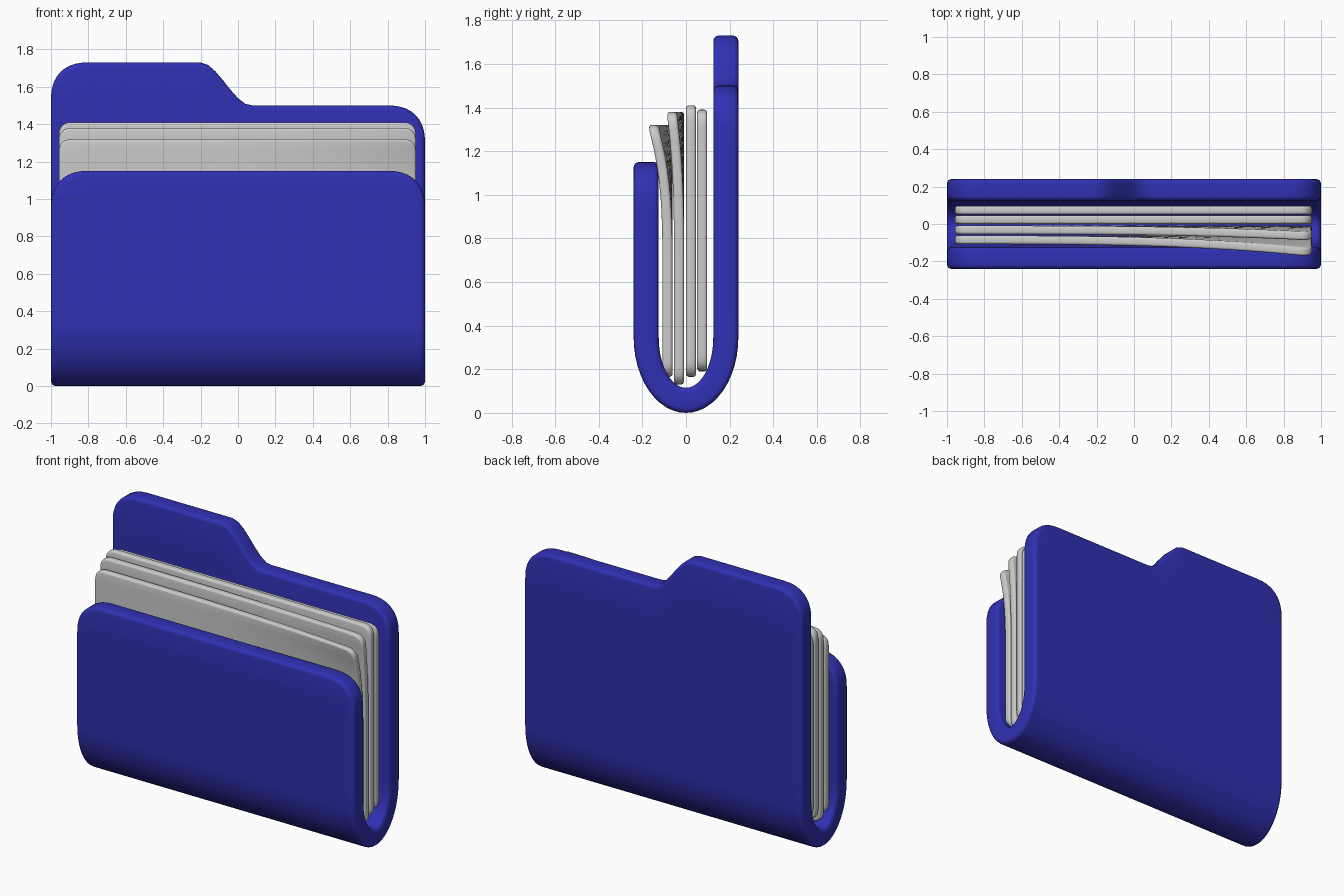
import bpy, bmesh, math

if "Cube" in bpy.data.objects:
    bpy.data.objects.remove(bpy.data.objects["Cube"])

blue = bpy.data.materials.new("folder_blue")
blue.diffuse_color = (0.03, 0.03, 0.45, 1)
blue.use_nodes = True
blue.node_tree.nodes["Principled BSDF"].inputs["Base Color"].default_value = blue.diffuse_color


def columns(w, r, e, n=40, steps=10):
    """(x, drop below the top edge) across a round-cornered panel, inset by e."""
    corner = []
    for i in range(steps + 1):
        a = math.pi / 2 * i / steps
        c, s = max(math.cos(a), 0) ** 0.85, math.sin(a) ** 0.85
        corner.append((w - r + (r - e) * c, e + (r - e) * (1 - s)))
    left = [(-x, d) for x, d in corner]
    mid = [((w - r) * (2 * i / n - 1), e) for i in range(1, n)]
    return left + mid + corner[::-1]


def slab(name, grid, thick, bevel, mat=None):
    """Two skins of grid(inset, offset) joined by a rounded rim."""
    half = thick / 2
    layers = []
    for side in (1, -1):
        ring = []
        for k in range(5):
            a = math.pi / 2 * k / 4
            ring.append((bevel * (1 - math.sin(a)), side * (half - bevel + bevel * math.cos(a))))
        layers += ring if side == 1 else ring[::-1]
    bm = bmesh.new()
    loops = []
    for k, (e, t) in enumerate(layers):
        g = grid(e, t)
        nc, nr = len(g), len(g[0])
        border = ([(i, 0) for i in range(nc)] + [(nc - 1, j) for j in range(1, nr)]
                  + [(i, nr - 1) for i in range(nc - 2, -1, -1)]
                  + [(0, j) for j in range(nr - 2, 0, -1)])
        if k in (0, len(layers) - 1):
            v = [[bm.verts.new(p) for p in col] for col in g]
            for i in range(nc - 1):
                for j in range(nr - 1):
                    bm.faces.new((v[i][j], v[i + 1][j], v[i + 1][j + 1], v[i][j + 1]))
            loops.append([v[i][j] for i, j in border])
        else:
            loops.append([bm.verts.new(g[i][j]) for i, j in border])
    for a, b in zip(loops, loops[1:]):
        for i in range(len(a)):
            j = (i + 1) % len(a)
            bm.faces.new((a[i], a[j], b[j], b[i]))
    bmesh.ops.recalc_face_normals(bm, faces=bm.faces)
    me = bpy.data.meshes.new(name)
    bm.to_mesh(me)
    bm.free()
    ob = bpy.data.objects.new(name, me)
    bpy.context.collection.objects.link(ob)
    if mat:
        me.materials.append(mat)
    bpy.ops.object.select_all(action='DESELECT')
    ob.select_set(True)
    bpy.context.view_layer.objects.active = ob
    bpy.ops.object.shade_smooth_by_angle(angle=math.radians(40))


# Folder: U-shaped cover, the back edge stepping up to a tab on the left
def folder_grid(e, t):
    zc, cols = 0.345, []
    a, b = 0.1825 + t, 0.2875 + t
    for x, d in columns(1.0, 0.2, e):
        u = min(max((x + 0.2) / 0.27, 0), 1)
        back = 1.73 - 0.23 * u * u * (3 - 2 * u) - d
        front = 1.15 - d
        col = [(x, -a, front + (zc - front) * i / 6) for i in range(6)]
        for i in range(25):
            th = math.pi * i / 24
            col.append((x, -a * math.cos(th), zc - b * math.sin(th)))
        col += [(x, a, zc + (back - zc) * i / 6) for i in range(1, 7)]
        cols.append(col)
    return cols


slab("folder_cover", folder_grid, 0.115, 0.025, blue)


# Papers: thin sheets, the front two curling forward at the top right
def paper(name, y, z0, z1, curl):
    def grid(e, t):
        cols = []
        for x, d in columns(0.955, 0.07, e, 24, 6):
            lo, hi, col = z0 + d, z1 - d, []
            for j in range(25):
                z = lo + (hi - lo) * j / 24
                bend = max(0, (z - 0.65) / (z1 - 0.65)) ** 3 * ((x + 0.96) / 1.915) ** 3
                col.append((x - 0.003, y + t - curl * bend, z))
            cols.append(col)
        return cols
    slab(name, grid, 0.046, 0.014)


sheets = [(0.074, 0.19, 1.39, 0), (0.023, 0.165, 1.41, 0),
          (-0.032, 0.13, 1.38, 0.035), (-0.085, 0.165, 1.32, 0.07)]
for i, s in enumerate(sheets):
    paper(f"paper_sheet_{i + 1}", *s)
